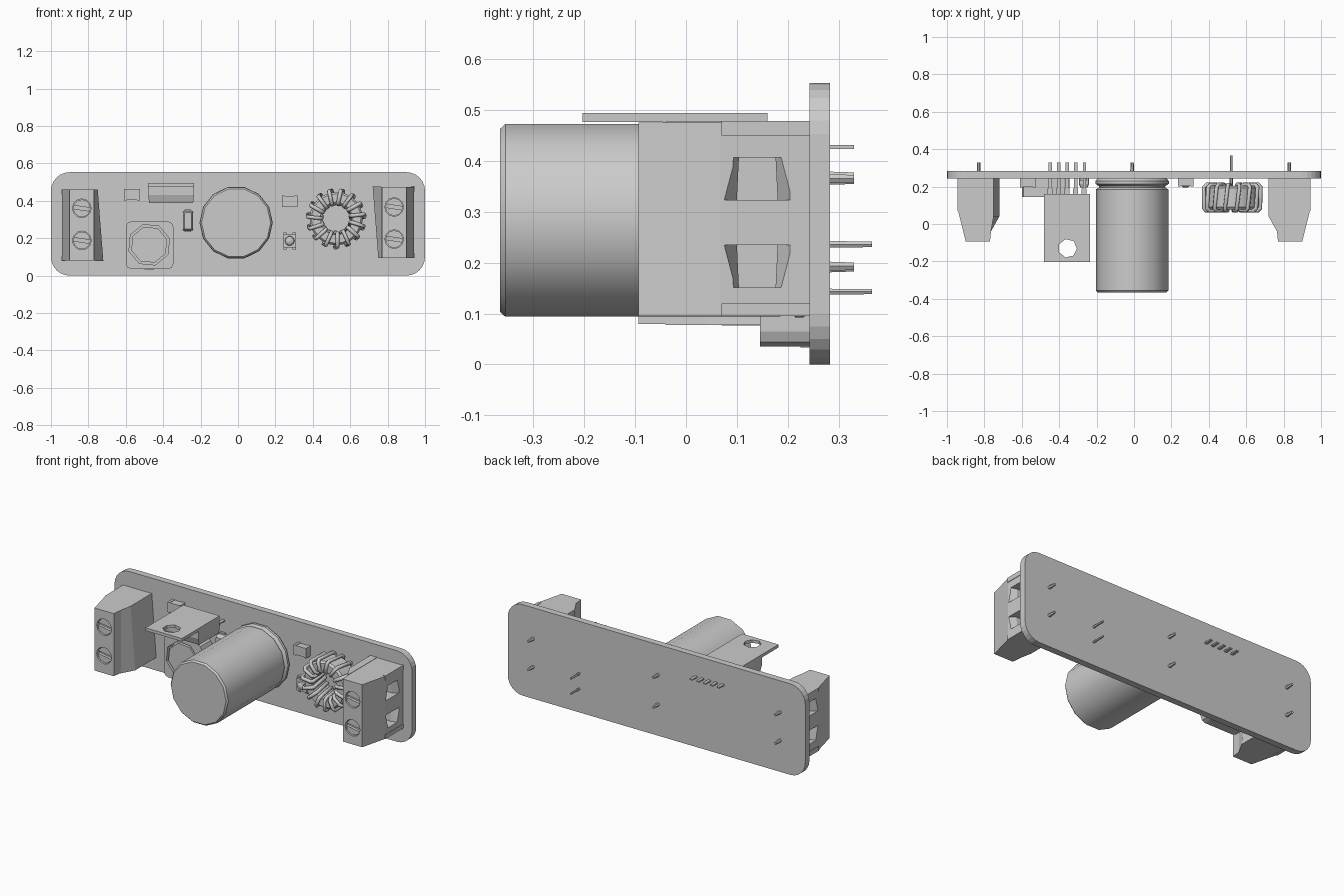
import bpy, bmesh, math
from mathutils import Matrix, Vector

if "Cube" in bpy.data.objects:
    bpy.data.objects.remove(bpy.data.objects["Cube"])

BACK = 0.243   # mounting face of the board


def loft(name, rings):
    """Skin equal-length point rings and cap both ends."""
    bm = bmesh.new()
    vs = [[bm.verts.new(p) for p in r] for r in rings]
    n = len(rings[0])
    for a, b in zip(vs, vs[1:]):
        for i in range(n):
            j = (i + 1) % n
            bm.faces.new((a[i], a[j], b[j], b[i]))
    bm.faces.new(vs[0])
    bm.faces.new(vs[-1])
    bmesh.ops.recalc_face_normals(bm, faces=bm.faces)
    me = bpy.data.meshes.new(name)
    bm.to_mesh(me)
    bm.free()
    ob = bpy.data.objects.new(name, me)
    bpy.context.collection.objects.link(ob)
    return ob


def box(name, x0, x1, y0, y1, z0, z1):
    return loft(name, [[(x0, y, z0), (x1, y, z0), (x1, y, z1), (x0, y, z1)] for y in (y0, y1)])


def lathe(name, x, z, prof, n, turn=0.0):
    """Round part along y from (radius, y) pairs."""
    return loft(name, [[(x + r * math.cos(math.tau * i / n + turn), y,
                         z + r * math.sin(math.tau * i / n + turn)) for i in range(n)]
                       for r, y in prof])


def rounded(x0, x1, z0, z1, r, y, seg=6):
    pts = []
    corners = [(x1 - r, z1 - r), (x0 + r, z1 - r), (x0 + r, z0 + r), (x1 - r, z0 + r)]
    for k, (cx, cz) in enumerate(corners):
        for i in range(seg + 1):
            a = math.pi / 2 * (k + i / seg)
            pts.append((cx + r * math.cos(a), y, cz + r * math.sin(a)))
    return pts


def cut(ob, cutter):
    m = ob.modifiers.new("cut", 'BOOLEAN')
    m.object, m.solver = cutter, 'EXACT'
    dg = bpy.context.evaluated_depsgraph_get()
    me = bpy.data.meshes.new_from_object(ob.evaluated_get(dg))
    ob.modifiers.clear()
    ob.data = me
    bpy.data.objects.remove(cutter)


def smooth(ob):
    bpy.ops.object.select_all(action='DESELECT')
    ob.select_set(True)
    bpy.context.view_layer.objects.active = ob
    bpy.ops.object.shade_smooth_by_angle(angle=math.radians(35))


def pin(name, x, z, y1, r=0.012, y0=0.24):
    return lathe(name, x, z, [(r, y0), (r * 0.7, y1)], 6)


# circuit board with rounded corners
loft("circuit_board", [rounded(-1, 1, 0, 0.553, 0.1, y) for y in (BACK, 0.283)])

# large capacitor with crimped neck
smooth(lathe("capacitor_can", -0.01, 0.283,
             [(0.185, -0.365), (0.194, -0.355), (0.194, 0.185), (0.176, 0.195),
              (0.178, 0.203), (0.196, 0.215), (0.196, 0.23), (0.185, BACK)], 14))
for z in (0.19, 0.37):
    pin("capacitor_lead", -0.01, z, 0.33)

# terminal block: right one first, the left is the same turned half around
blocks = []
prof = [(0.76, BACK), (0.755, 0.05), (0.77, -0.093), (0.90, -0.093), (0.94, 0.068), (0.94, BACK)]
body = loft("terminal_block", [[(x, y, z) for x, y in prof] for z in (0.095, 0.475)])
wedge = [[(xi, BACK, z), (xi, 0.04, z), (0.765, -0.04, z), (0.765, BACK, z)]
         for xi, z in ((0.75, 0.095), (0.72, 0.477))]
blocks.append(loft("terminal_rail", wedge))
blocks.append(box("terminal_lip", 0.925, 0.943, 0.07, BACK, 0.095, 0.12))
blocks.append(box("terminal_lip", 0.925, 0.943, 0.07, BACK, 0.45, 0.478))
for zc, flare in ((0.193, 0.042), (0.365, -0.042)):
    # wire entry funnel
    cut(body, loft("funnel_cutter", [
        [(x, 0.14 - w, zc + flare), (x, 0.14 + w, zc + flare),
         (x, 0.14 + v, zc - flare), (x, 0.14 - v, zc - flare)]
        for x, w, v in ((0.95, 0.072, 0.05), (0.905, 0.04, 0.036), (0.83, 0.04, 0.036))]))
    # screw well and slotted screw
    cut(body, lathe("well_cutter", 0.835, zc + 0.002, [(0.05, -0.2), (0.05, -0.055)], 12))
    screw = lathe("terminal_screw", 0.835, zc + 0.002, [(0.047, -0.085), (0.047, -0.05)], 12)
    slot = box("slot_cutter", -0.06, 0.06, -0.1, -0.068, -0.009, 0.009)
    slot.data.transform(Matrix.Translation((0.835, 0, zc + 0.002)) @ Matrix.Rotation(0.15, 4, 'Y'))
    cut(screw, slot)
    blocks += [screw, pin("terminal_pin", 0.83, zc, 0.33)]
blocks.append(body)
half_turn = Matrix.Translation((0, 0, 0.555)) @ Matrix.Rotation(math.pi, 4, 'Y')
for ob in blocks:
    twin = ob.copy()
    twin.name = ob.name + "_left"
    twin.matrix_world = half_turn
    bpy.context.collection.objects.link(twin)

# regulator: metal tab with hole, plastic body, five leads
tab = box("regulator_tab", -0.48, -0.235, -0.203, 0.16, 0.476, 0.494)
hole = lathe("hole_cutter", 0, 0, [(0.05, -0.1), (0.05, 0.1)], 7)
hole.data.transform(Matrix.Translation((-0.355, -0.13, 0.485)) @ Matrix.Rotation(math.pi / 2, 4, 'X'))
cut(tab, hole)
loft("regulator_body", [[(x0, y0, z), (x1, y0, z), (x1, 0.16, z), (x0, 0.16, z)]
                        for x0, x1, y0, z in ((-0.475, -0.24, -0.03, 0.388), (-0.48, -0.235, -0.045, 0.43),
                                              (-0.48, -0.235, -0.045, 0.477))])
for i in range(5):
    x = -0.447 + i * 0.0455
    box("regulator_lead", x - 0.016, x + 0.012, 0.155, 0.19, 0.42, 0.434)
    box("regulator_lead", x - 0.009, x + 0.009, 0.155, 0.33, 0.423, 0.431)

# toroid core
core = lathe("toroid_core", 0.525, 0.305, [(0.132, 0.078), (0.142, 0.09), (0.142, 0.192), (0.132, 0.204)], 24)
cut(core, lathe("bore_cutter", 0.525, 0.305, [(0.086, 0), (0.086, 0.3)], 24))
smooth(core)

# toroid windings: one closed rounded loop of wire per turn
turns = 15
for i in range(turns):
    a = math.tau * i / turns - math.pi / 2
    d = Vector((math.cos(a), 0, math.sin(a)))
    t = Vector((-math.sin(a), 0, math.cos(a)))
    path = [(0.078, 0.085), (0.09, 0.071), (0.138, 0.071), (0.152, 0.085),
            (0.152, 0.197), (0.138, 0.211), (0.09, 0.211), (0.078, 0.197)]
    cu = bpy.data.curves.new("winding", 'CURVE')
    cu.dimensions, cu.bevel_depth, cu.bevel_resolution = '3D', 0.011, 1
    sp = cu.splines.new('POLY')
    sp.points.add(len(path) - 1)
    for k, (p, (r, y)) in enumerate(zip(sp.points, path)):
        lean = 0.007 if k < 4 else -0.007
        q = Vector((0.525, y, 0.305)) + d * r + t * lean
        p.co = (*q, 1)
    sp.use_cyclic_u = True
    bpy.context.collection.objects.link(bpy.data.objects.new("toroid_winding", cu))
pin("toroid_lead", 0.52, 0.143, 0.365, 0.008, 0.19)
pin("toroid_lead", 0.52, 0.236, 0.365, 0.009, 0.19)

# shielded square inductor with a drum in its recess
sh = loft("inductor_shield", [rounded(-0.6, -0.345, 0.035, 0.29, 0.03, y, 2) for y in (0.145, BACK)])
cut(sh, lathe("recess_cutter", -0.475, 0.165, [(0.113, 0.1), (0.113, 0.2)], 8, 0.3))
lathe("inductor_drum", -0.475, 0.165, [(0.1, 0.147), (0.1, 0.21)], 8, 0.3)
box("inductor_terminal", -0.5, -0.45, 0.225, BACK, 0.033, 0.29)

# small surface-mount chips
for x0, x1, z0, z1, y in ((-0.61, -0.525, 0.402, 0.464, 0.195), (0.234, 0.318, 0.366, 0.428, 0.2)):
    box("chip_body", x0 + 0.012, x1 - 0.012, y + 0.003, BACK, z0 + 0.003, z1 - 0.003)
    box("chip_end", x0, x0 + 0.015, y, BACK, z0, z1)
    box("chip_end", x1 - 0.015, x1, y, BACK, z0, z1)

# diode in a rounded case
loft("diode_case", [rounded(-0.295 + e, -0.24 - e, 0.24 + e, 0.345 - e, 0.008, y, 2)
                    for e, y in ((0.008, 0.195), (0, 0.215), (0, BACK))])
for z in (0.232, 0.34):
    box("diode_terminal", -0.285, -0.25, 0.23, BACK, z, z + 0.014)

# indicator light: base, corner pads and dome
box("indicator_base", 0.242, 0.31, 0.215, BACK, 0.15, 0.222)
smooth(lathe("indicator_dome", 0.276, 0.186, [(0.026, 0.216), (0.023, 0.203), (0.012, 0.196)], 10))
for x in (0.242, 0.292):
    for z in (0.139, 0.217):
        box("indicator_pad", x, x + 0.018, 0.225, BACK, z, z + 0.014)
